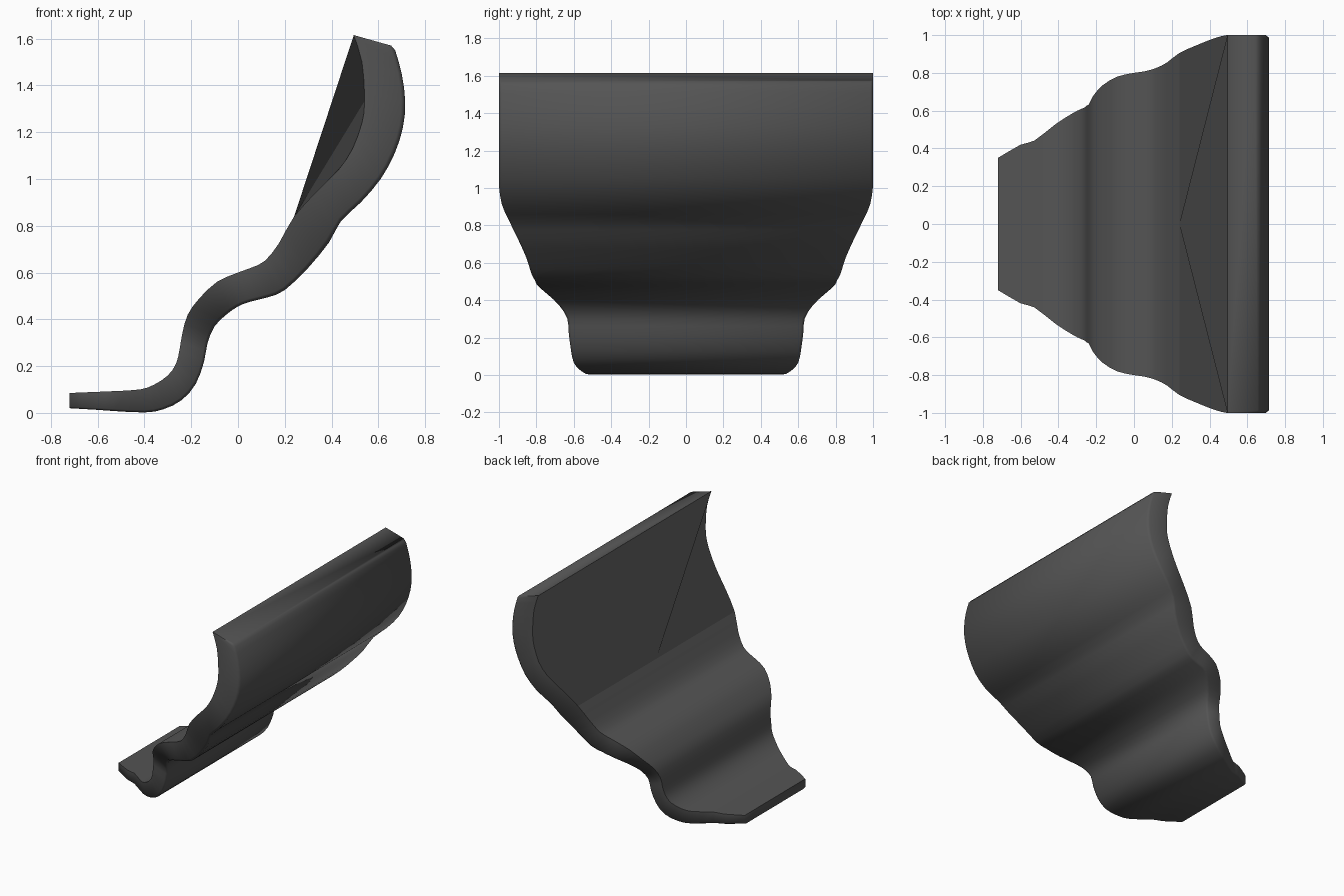
import bpy, bmesh

if "Cube" in bpy.data.objects:
    bpy.data.objects.remove(bpy.data.objects["Cube"])

# Stations along the curved shell: inner x, z, outer x, z, half width
keys = [
    (-.72, .085, -.72, .02, .35), (-.60, .09, -.60, .013, .42),
    (-.53, .093, -.53, .008, .44), (-.42, .10, -.40, .002, .525),
    (-.36, .12, -.32, .015, .565), (-.30, .16, -.24, .055, .60),
    (-.265, .21, -.18, .125, .615), (-.25, .27, -.145, .22, .627),
    (-.238, .34, -.13, .30, .635), (-.215, .42, -.10, .37, .68),
    (-.165, .49, -.05, .42, .735), (-.09, .56, 0, .455, .78),
    (0, .60, .05, .475, .80), (.055, .62, .13, .495, .808),
    (.115, .65, .20, .525, .825), (.175, .725, .30, .62, .855),
    (.24, .84, .39, .73, .905), (.34, .95, .44, .82, .95),
    (.43, 1.04, .525, .90, .985), (.49, 1.13, .61, 1.0, 1),
    (.53, 1.24, .67, 1.11, 1), (.54, 1.31, .705, 1.22, 1),
    (.54, 1.38, .715, 1.33, 1), (.53, 1.50, .70, 1.45, 1),
    (.498, 1.607, .672, 1.55, 1),
]


def midpoint(k):
    # smooth in-between station
    p = [keys[max(0, min(len(keys) - 1, i))] for i in range(k - 1, k + 3)]
    m = [(-a + 9 * b + 9 * c - d) / 16 for a, b, c, d in zip(*p)]
    m[4] = min(m[4], 1)
    return m


stations = []
for k in range(len(keys) - 1):
    stations += [keys[k], midpoint(k)]
stations += [keys[-1], (.495, 1.615, .655, 1.57, 1)]
FAN = 32      # station where the flat infill of the inner side begins
bm = bmesh.new()


def ring(ix, iz, ox, oz, w):
    # cross-section with softened outer corners
    rx, rz = ix + (ox - ix) * .9, iz + (oz - iz) * .9
    half = [(ix, w, iz), (rx, w, rz), (ox, w - .014, oz)]
    pts = half + [(x, -y, z) for x, y, z in reversed(half)]
    return [bm.verts.new(p) for p in pts]


rings = [ring(*s) for s in stations]
apex = bm.verts.new((stations[FAN][0], 0, stations[FAN][1]))
infill = []

# Rims, outer skin and lower inner skin
for k, (a, b) in enumerate(zip(rings, rings[1:])):
    for j in range(5):
        bm.faces.new((a[j], a[j + 1], b[j + 1], b[j]))
    if k < FAN - 1:
        bm.faces.new((a[5], a[0], b[0], b[5]))
    elif k == FAN - 1:
        bm.faces.new((a[5], a[0], b[0], apex, b[5]))
    else:
        # fan infill to the centre point on both sides
        infill.append(bm.faces.new((apex, a[0], b[0])))
        infill.append(bm.faces.new((apex, b[5], a[5])))

# Large sloping triangle and the two end caps
big = bm.faces.new((apex, rings[-1][0], rings[-1][5]))
infill.append(big)
bm.faces.new(rings[0])
bm.faces.new(rings[-1])
bmesh.ops.recalc_face_normals(bm, faces=bm.faces)
bm.faces.index_update()
infill_ids = [f.index for f in infill]
flat_normal = big.normal.copy()

mesh = bpy.data.meshes.new("curved_shell")
bm.to_mesh(mesh)
bm.free()
shell = bpy.data.objects.new("curved_shell", mesh)
bpy.context.collection.objects.link(shell)
bpy.context.view_layer.objects.active = shell
shell.select_set(True)
bpy.ops.object.shade_smooth_by_angle(angle=1.1)

# Infill panel reads as one flat sheet
uses = {}
for i in infill_ids:
    for e in mesh.polygons[i].edge_keys:
        uses[e] = uses.get(e, 0) + 1
for e in mesh.edges:
    if uses.get(e.key) == 1:
        e.use_edge_sharp = True
mesh.update()
normals = [c.vector.copy() for c in mesh.corner_normals]
for i in infill_ids:
    for c in mesh.polygons[i].loop_indices:
        normals[c] = flat_normal
mesh.normals_split_custom_set(normals)

# Dark grey finish
dark = bpy.data.materials.new("dark_grey")
dark.diffuse_color = (.09, .09, .09, 1)
dark.use_nodes = True
dark.node_tree.nodes["Principled BSDF"].inputs["Base Color"].default_value = dark.diffuse_color
mesh.materials.append(dark)
